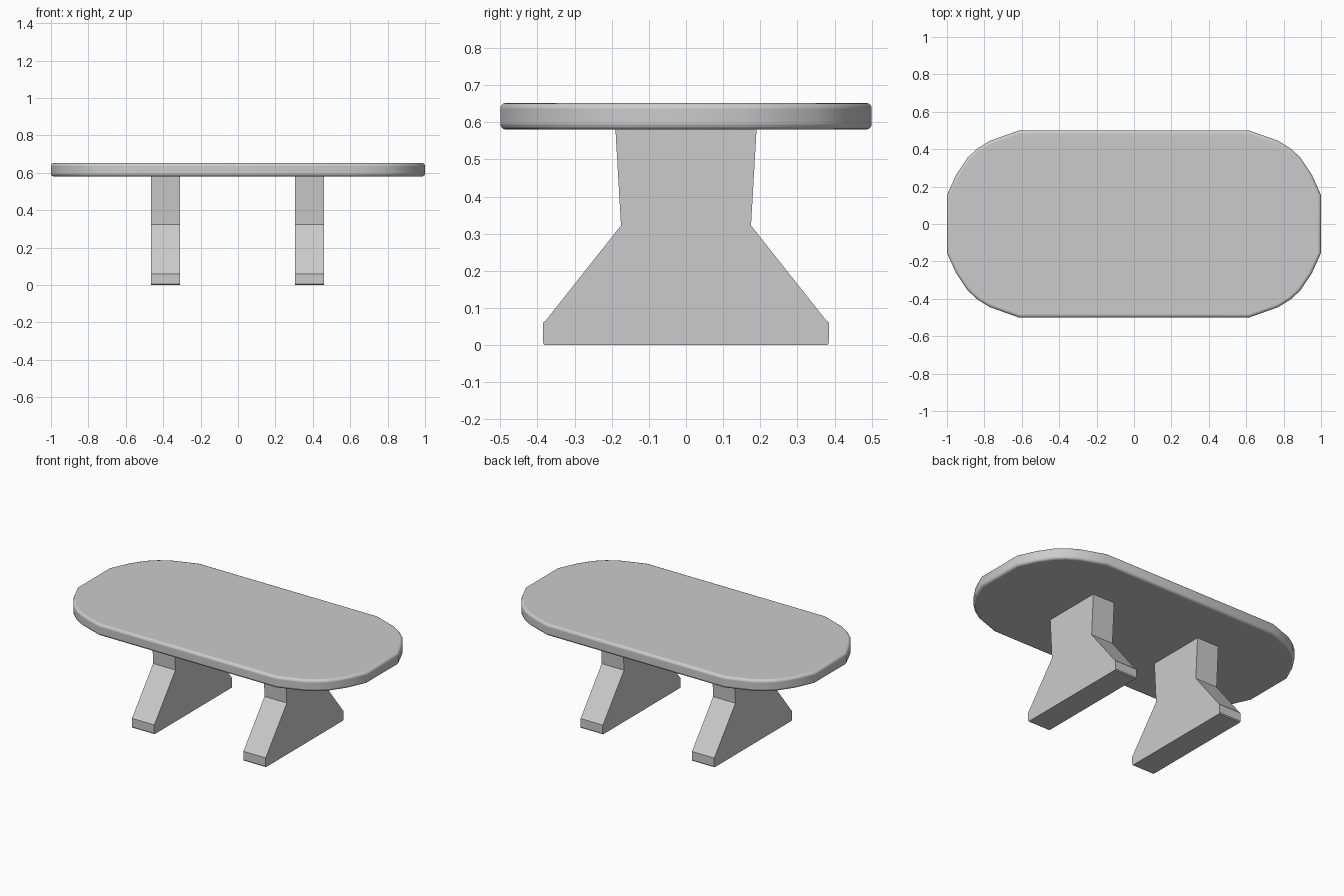
import bpy, bmesh
from mathutils import Vector

if "Cube" in bpy.data.objects:
    bpy.data.objects.remove(bpy.data.objects["Cube"])


def prism(name, points, direction):
    """Extrude a closed outline along a direction vector."""
    bm = bmesh.new()
    face = bm.faces.new([bm.verts.new(p) for p in points])
    res = bmesh.ops.extrude_face_region(bm, geom=[face])
    verts = [g for g in res["geom"] if isinstance(g, bmesh.types.BMVert)]
    bmesh.ops.translate(bm, verts=verts, vec=Vector(direction))
    bmesh.ops.recalc_face_normals(bm, faces=bm.faces)
    mesh = bpy.data.meshes.new(name)
    bm.to_mesh(mesh)
    bm.free()
    obj = bpy.data.objects.new(name, mesh)
    bpy.context.collection.objects.link(obj)
    return obj


# Tabletop: faceted oval slab with a softly rounded rim
corner = [(1.0, 0.155), (0.95, 0.265), (0.89, 0.355),
          (0.835, 0.405), (0.77, 0.445), (0.615, 0.5)]
right = [(x, -y) for x, y in reversed(corner)] + corner
outline = right + [(-x, -y) for x, y in right]
top = prism("tabletop", [(x, y, 0.58) for x, y in outline], (0, 0, 0.072))
bevel = top.modifiers.new("rounded_rim", "BEVEL")
bevel.width = 0.015
bevel.segments = 3
bevel.limit_method = "ANGLE"
bevel.angle_limit = 1.0
bpy.context.view_layer.objects.active = top
top.select_set(True)
bpy.ops.object.shade_smooth_by_angle(angle=0.6)

# Two pedestal legs: narrow neck, sloped shoulders, flat foot
half = [(0.38, 0.0), (0.385, 0.006), (0.385, 0.06), (0.377, 0.067),
        (0.175, 0.322), (0.19, 0.582)]
profile = half + [(-y, z) for y, z in reversed(half)]
for name, x in (("left_leg", -0.387), ("right_leg", 0.383)):
    prism(name, [(x - 0.077, y, z) for y, z in profile], (0.154, 0, 0))
